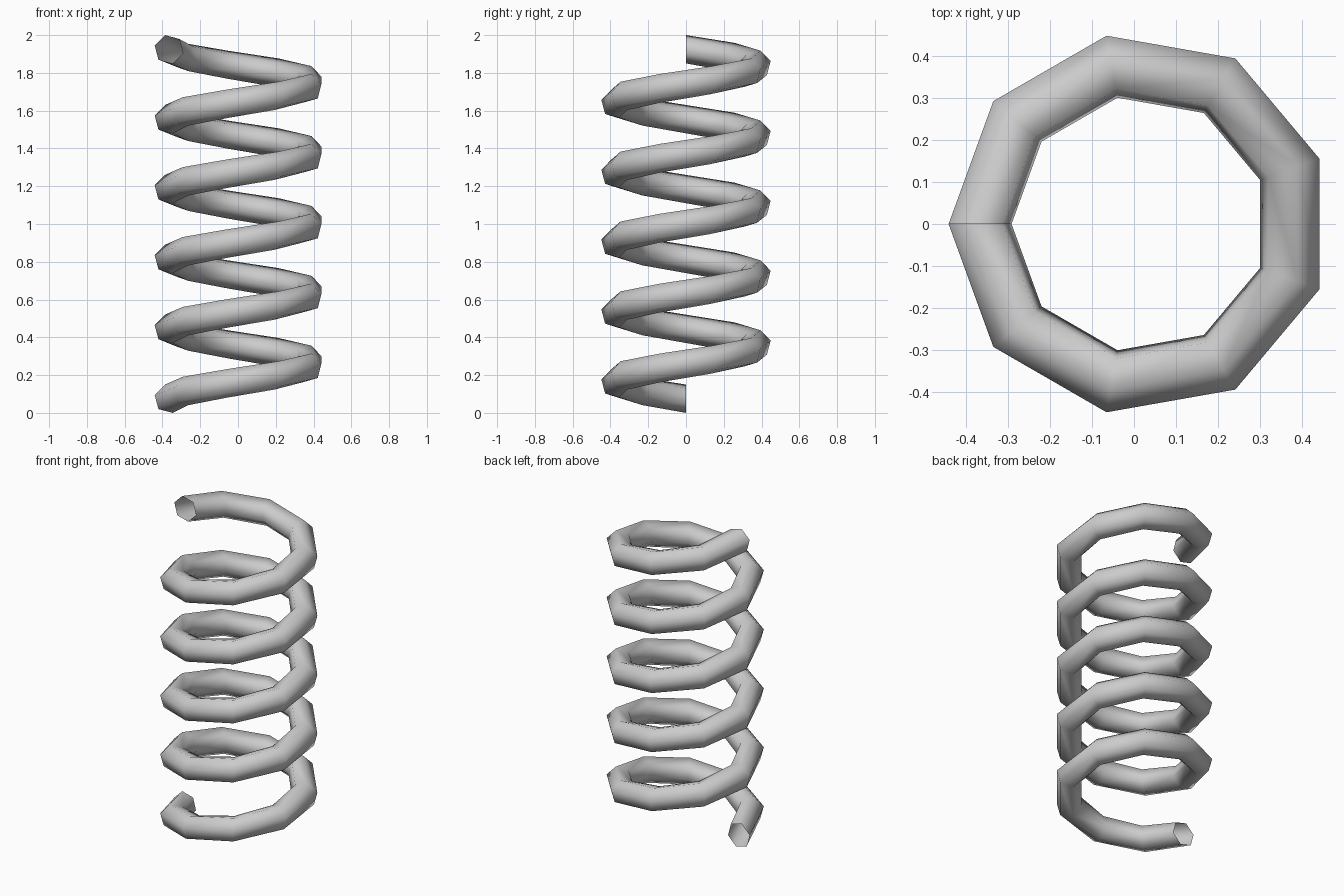
import bpy, bmesh
from math import cos, sin, radians, tau, pi

if "Cube" in bpy.data.objects:
    bpy.data.objects.remove(bpy.data.objects["Cube"])

TURNS, STEPS, SIDES = 5, 9, 6
COIL_R, WIRE_R = 0.38, 0.0776
PITCH, Z0, AXIS_X = 0.37, 0.075, 0.0137

bm = bmesh.new()

# Hexagonal wire section swept up a nine-sided helix
rings = []
for i in range(TURNS * STEPS + 1):
    a = pi + tau * i / STEPS
    z = Z0 + PITCH * i / STEPS
    ring = []
    for k in range(SIDES):
        b = radians(15) + tau * k / SIDES
        r = COIL_R + WIRE_R * cos(b)
        ring.append(bm.verts.new((AXIS_X + r * cos(a), r * sin(a), z + WIRE_R * sin(b))))
    rings.append(ring)

# Open-ended tube walls
for lo, hi in zip(rings, rings[1:]):
    for k in range(SIDES):
        n = (k + 1) % SIDES
        f = bm.faces.new((lo[k], hi[k], hi[n], lo[n]))
        f.smooth = True
bm.normal_update()
# Point the walls outward
f = bm.faces[0] if not bm.faces.ensure_lookup_table() else None
mid = sum((v.co for v in rings[0] + rings[1]), start=f.normal * 0) / (2 * SIDES)
if f.normal.dot(f.calc_center_median() - mid) < 0:
    bmesh.ops.reverse_faces(bm, faces=bm.faces[:])

mesh = bpy.data.meshes.new("coil_spring")
bm.to_mesh(mesh)
bm.free()
spring = bpy.data.objects.new("coil_spring", mesh)
bpy.context.collection.objects.link(spring)
